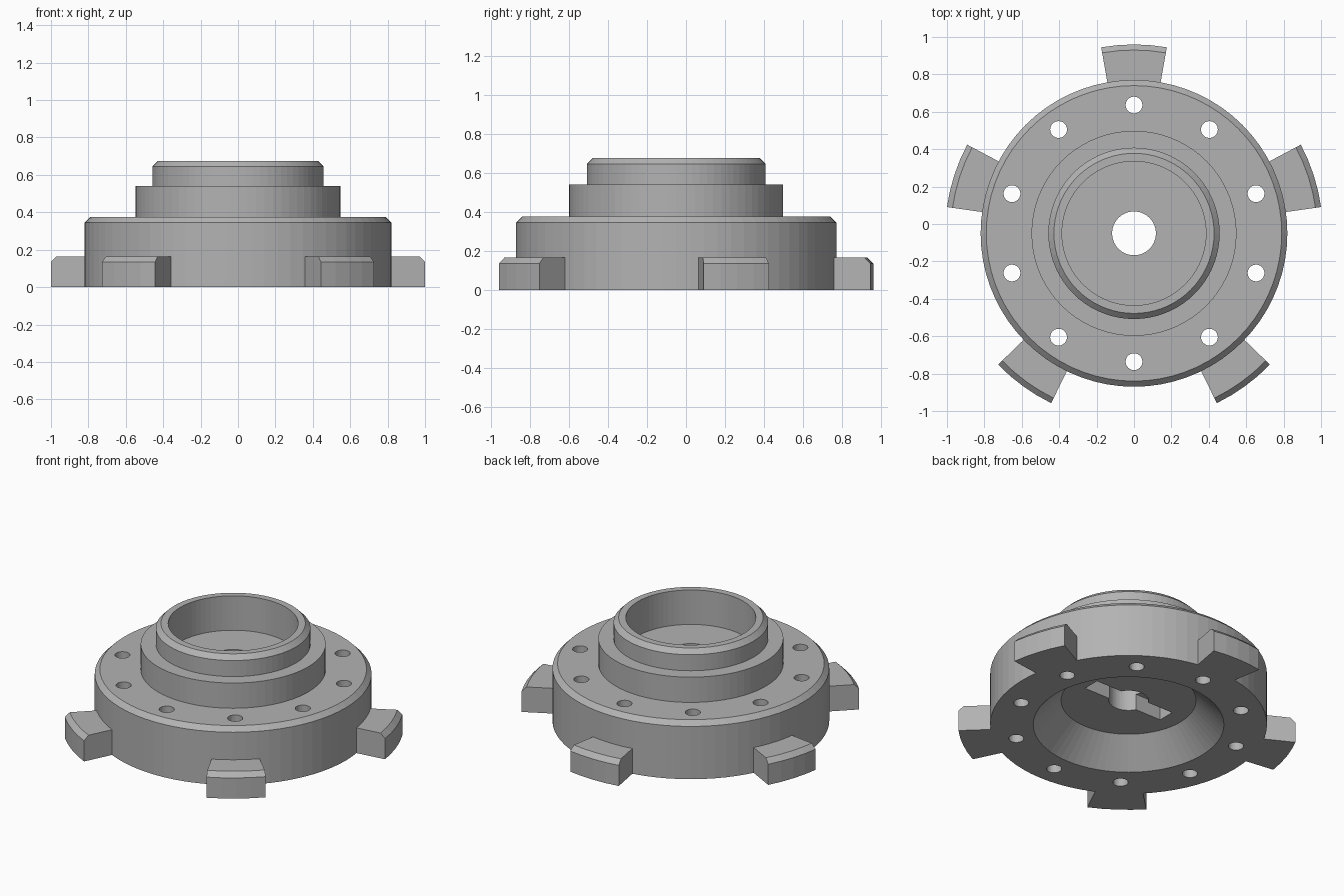
import bpy, bmesh
from math import sin, cos, pi, radians
from mathutils import Matrix, Vector

if "Cube" in bpy.data.objects:
    bpy.data.objects.remove(bpy.data.objects["Cube"], do_unlink=True)

CENTRE = Vector((0, -0.05, 0))   # flange axis
SIDES = 72

grey = bpy.data.materials.new("metal_grey")
grey.use_nodes = True
colour = (0.45, 0.45, 0.45, 1)
grey.diffuse_color = colour
grey.node_tree.nodes["Principled BSDF"].inputs["Base Color"].default_value = colour


def make_object(name, bm):
    bmesh.ops.recalc_face_normals(bm, faces=bm.faces)
    mesh = bpy.data.meshes.new(name)
    bm.to_mesh(mesh)
    bm.free()
    mesh.materials.append(grey)
    obj = bpy.data.objects.new(name, mesh)
    obj.location = CENTRE
    bpy.context.collection.objects.link(obj)
    return obj


def sweep(name, profile, start, end, steps):
    """Turn a closed (radius, z) profile about the axis; cap it if partial."""
    bm = bmesh.new()
    full = abs(end - start - 2 * pi) < 1e-6
    rings = []
    for i in range(steps if full else steps + 1):
        a = start + (end - start) * i / steps
        rings.append([bm.verts.new((r * cos(a), r * sin(a), z)) for r, z in profile])
    n = len(profile)
    for i in range(steps):
        a, b = rings[i], rings[(i + 1) % len(rings)]
        for j in range(n):
            k = (j + 1) % n
            bm.faces.new((a[j], b[j], b[k], a[k]))
    if not full:
        bm.faces.new(rings[0])
        bm.faces.new(rings[-1])
    return make_object(name, bm)


def cut(target, cutter):
    cutter.hide_render = True
    mod = target.modifiers.new("cut", 'BOOLEAN')
    mod.operation = 'DIFFERENCE'
    mod.solver = 'EXACT'
    mod.object = cutter
    bpy.context.view_layer.objects.active = target
    bpy.ops.object.modifier_apply(modifier=mod.name)
    bpy.data.objects.remove(cutter, do_unlink=True)


# Stepped flange with upper bore, axle hole and conical recess underneath
flange = sweep("flange_body", [
    (0.565, 0), (0.82, 0), (0.82, 0.345), (0.79, 0.375), (0.548, 0.375),
    (0.548, 0.54), (0.458, 0.54), (0.458, 0.645), (0.428, 0.675),
    (0.385, 0.675), (0.385, 0.45), (0.117, 0.45), (0.117, 0.165),
    (0.40, 0.165)], 0, 2 * pi, SIDES)

# Ring of bolt holes
bm = bmesh.new()
for i in range(10):
    a = radians(90 + 36 * i)
    bmesh.ops.create_cone(
        bm, cap_ends=True, segments=24, radius1=0.045, radius2=0.045, depth=1,
        matrix=Matrix.Translation((0.686 * cos(a), 0.686 * sin(a), 0.2)))
cut(flange, make_object("bolt_hole_cutter", bm))

# Blind drive slot across the axle hole, open to the recess
bm = bmesh.new()
bmesh.ops.create_cube(
    bm, size=1,
    matrix=Matrix.Translation((0, 0, 0.2)) @ Matrix.Diagonal((0.58, 0.11, 0.14, 1)))
cut(flange, make_object("drive_slot_cutter", bm))

# Five chamfered lugs round the base
for i in range(5):
    mid = radians(90 + 72 * i)
    sweep(f"lug_{i + 1}", [(0.80, 0), (1.01, 0), (1.01, 0.135), (0.98, 0.165), (0.80, 0.165)],
          mid - radians(10), mid + radians(10), 4)
